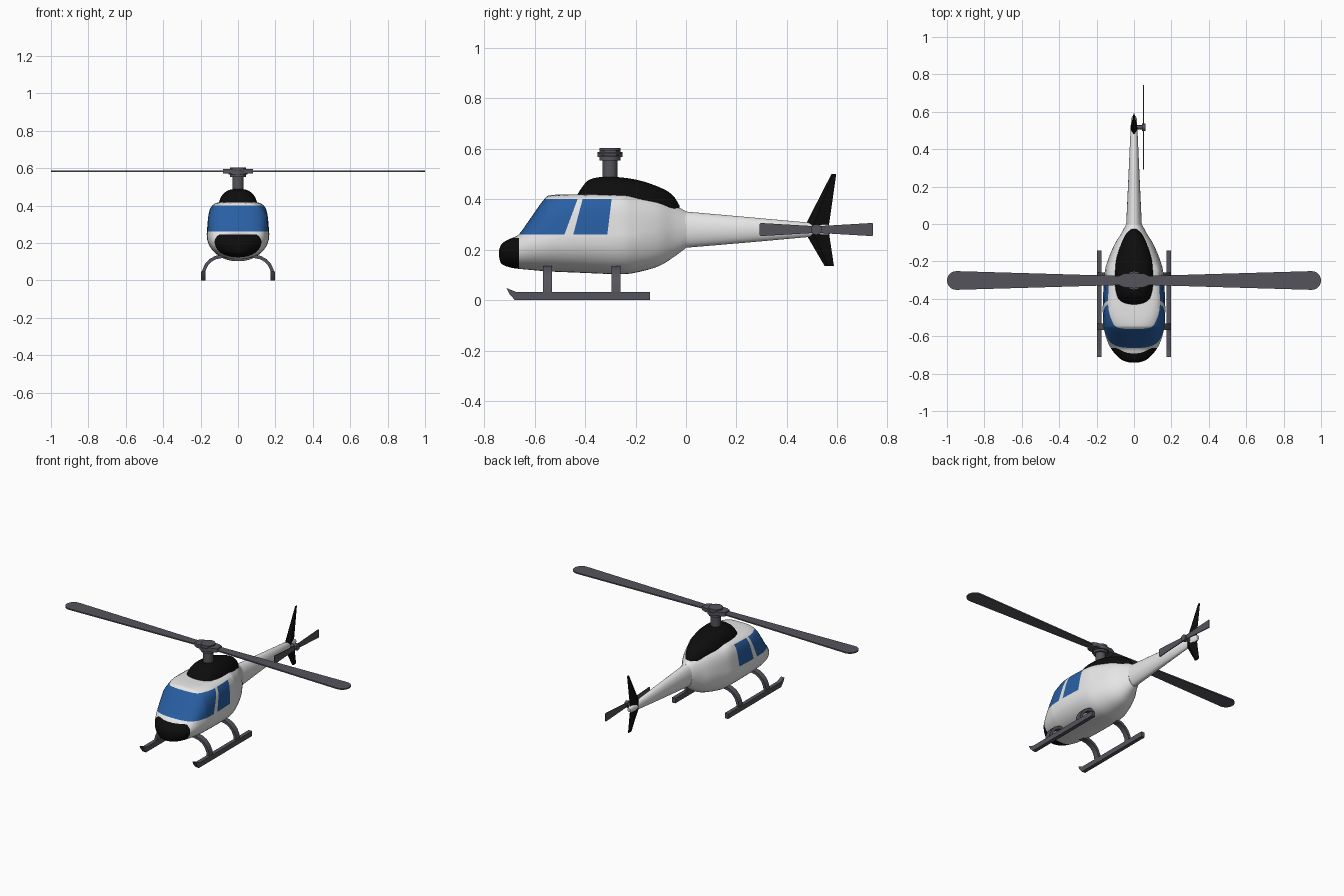
import bpy, bmesh, math
from mathutils import Vector

if "Cube" in bpy.data.objects:
    bpy.data.objects.remove(bpy.data.objects["Cube"])


def material(name, rgb):
    m = bpy.data.materials.new(name)
    m.diffuse_color = (*rgb, 1)
    m.use_nodes = True
    m.node_tree.nodes["Principled BSDF"].inputs["Base Color"].default_value = m.diffuse_color
    return m


WHITE = material("white_paint", (0.8, 0.8, 0.8))
BLACK = material("black_paint", (0.004, 0.004, 0.004))
BLUE = material("blue_glass", (0.022, 0.115, 0.37))
GREY = material("dark_grey_metal", (0.09, 0.088, 0.105))


def finish(name, bm, mats, angle=35):
    bmesh.ops.recalc_face_normals(bm, faces=bm.faces)
    me = bpy.data.meshes.new(name)
    bm.to_mesh(me)
    bm.free()
    for m in mats:
        me.materials.append(m)
    ob = bpy.data.objects.new(name, me)
    bpy.context.collection.objects.link(ob)
    bpy.ops.object.select_all(action='DESELECT')
    ob.select_set(True)
    bpy.context.view_layer.objects.active = ob
    bpy.ops.object.shade_smooth_by_angle(angle=math.radians(angle))
    return ob


def loft(rings):
    """Skin a list of closed rings and cap both ends."""
    bm = bmesh.new()
    vr = [[bm.verts.new(p) for p in r] for r in rings]
    n = len(vr[0])
    for a, b in zip(vr, vr[1:]):
        for i in range(n):
            j = (i + 1) % n
            bm.faces.new((a[i], a[j], b[j], b[i]))
    bm.faces.new(vr[0])
    bm.faces.new(vr[-1])
    return bm


def section(st, taper, n_low=2.2, segs=56):
    """Superellipse cross-section: y, half width, bottom, widest z, top, top exponent."""
    y, w, zb, zm, zt, n_up = st
    ring = []
    for i in range(segs):
        t = 2 * math.pi * i / segs
        c, s = math.cos(t), math.sin(t)
        n = n_up if s >= 0 else n_low
        r = (abs(c) ** n + abs(s) ** n) ** (-1 / n)
        k = 1 - taper * max(0, r * s)
        ring.append((w * r * c * k, y, zm + r * s * ((zt - zm) if s >= 0 else (zm - zb))))
    return ring


def smooth_stations(st, steps=4):
    """Catmull-Rom interpolation through the stations."""
    out = []
    for i in range(len(st) - 1):
        p0, p1, p2, p3 = st[max(i - 1, 0)], st[i], st[i + 1], st[min(i + 2, len(st) - 1)]
        for k in range(steps):
            t = k / steps
            out.append([0.5 * (2 * b + (c - a) * t + (2 * a - 5 * b + 4 * c - d) * t * t
                               + (3 * b - a - 3 * c + d) * t ** 3)
                        for a, b, c, d in zip(p0, p1, p2, p3)])
    return out + [list(st[-1])]


def prism(name, pts, place, lo, hi, mat):
    """Extrude a 2D outline between lo and hi; place maps (a, b, h) to xyz."""
    bm = loft([[place(a, b, h) for a, b in pts] for h in (lo, hi)])
    return finish(name, bm, [mat])


def cylinder(name, center, r, depth, axis, mat, segs=32):
    pts = [(r * math.cos(2 * math.pi * i / segs), r * math.sin(2 * math.pi * i / segs)) for i in range(segs)]
    cx, cy, cz = center
    place = {'Z': lambda a, b, h: (cx + a, cy + b, cz + h),
             'X': lambda a, b, h: (cx + h, cy + a, cz + b)}[axis]
    return prism(name, pts, place, -depth / 2, depth / 2, mat)


# Cabin body with painted nose and windows
body = loft([section(s, 0.08) for s in smooth_stations([
    (-0.741, 0.018, 0.170, 0.185, 0.200, 2.2),
    (-0.735, 0.045, 0.148, 0.190, 0.217, 2.3),
    (-0.720, 0.075, 0.137, 0.195, 0.232, 2.5),
    (-0.690, 0.105, 0.128, 0.200, 0.247, 2.5),
    (-0.662, 0.125, 0.124, 0.210, 0.262, 2.6),
    (-0.620, 0.145, 0.120, 0.225, 0.320, 2.8),
    (-0.562, 0.161, 0.115, 0.240, 0.401, 3.2),
    (-0.530, 0.165, 0.113, 0.245, 0.417, 3.8),
    (-0.430, 0.167, 0.109, 0.250, 0.420, 6.0),
    (-0.270, 0.158, 0.103, 0.250, 0.420, 6.0),
    (-0.200, 0.142, 0.109, 0.260, 0.418, 4.0),
    (-0.110, 0.105, 0.134, 0.270, 0.405, 3.0),
    (-0.050, 0.068, 0.170, 0.278, 0.380, 2.4),
    (0.000, 0.042, 0.207, 0.280, 0.352, 2.0)])])

Z0, Z1, NOSE_Y, NOSE_Z = 0.261, 0.401, -0.662, 0.246
EDGES = [(-0.430, -0.482), (-0.410, -0.447), (-0.295, -0.312)]  # window edges: y at top, y at bottom


def cut(co, no):
    bmesh.ops.bisect_plane(body, geom=body.verts[:] + body.edges[:] + body.faces[:],
                           plane_co=co, plane_no=no, dist=1e-5)


for z in (Z0, Z1, NOSE_Z):
    cut((0, 0, z), (0, 0, 1))
cut((0, NOSE_Y, 0), (0, 1, 0))
for top, bot in EDGES:
    cut((0, bot, Z0), Vector((0, Z1 - Z0, bot - top)).normalized())

for f in body.faces:
    c = f.calc_center_median()
    past = [c.y > b + (t - b) * (c.z - Z0) / (Z1 - Z0) for t, b in EDGES]
    if c.y < NOSE_Y and c.z < NOSE_Z:
        f.material_index = 1
    elif Z0 < c.z < Z1 and (not past[0] or (past[1] and not past[2])):
        f.material_index = 2
finish("cabin_body", body, [WHITE, BLACK, BLUE])

# Tail boom
finish("tail_boom", loft([section(s, 0, 2.0, 32) for s in [
    (-0.01, 0.042, 0.207, 0.28, 0.352, 2), (0.25, 0.030, 0.229, 0.28, 0.329, 2),
    (0.56, 0.016, 0.257, 0.28, 0.301, 2), (0.578, 0.009, 0.268, 0.28, 0.292, 2)]]), [WHITE])

# Engine cowling
finish("engine_cowling", loft([section(s, 0.2) for s in smooth_stations([
    (-0.430, 0.050, 0.30, 0.400, 0.420, 2.4),
    (-0.412, 0.078, 0.30, 0.405, 0.448, 2.5),
    (-0.385, 0.093, 0.30, 0.408, 0.477, 2.7),
    (-0.330, 0.103, 0.30, 0.410, 0.489, 2.8),
    (-0.250, 0.102, 0.30, 0.410, 0.486, 2.8),
    (-0.170, 0.090, 0.30, 0.402, 0.471, 2.6),
    (-0.090, 0.062, 0.30, 0.385, 0.441, 2.4),
    (-0.050, 0.040, 0.30, 0.370, 0.413, 2.2),
    (-0.026, 0.016, 0.30, 0.350, 0.375, 2.0)])]), [BLACK])

# Tail fin with diamond section
finish("tail_fin", loft([[(0, y0, z), (t, y0 + 0.35 * (y1 - y0), z), (0, y1, z), (-t, y0 + 0.35 * (y1 - y0), z)]
                         for z, y0, y1, t in [(0.135, 0.550, 0.587, 0.005), (0.262, 0.476, 0.568, 0.019),
                                              (0.303, 0.476, 0.568, 0.019), (0.500, 0.577, 0.596, 0.004)]]),
       [BLACK], 15)

# Main rotor: mast, hub and two blades
RY = -0.302
cylinder("rotor_mast", (0, RY, 0.515), 0.030, 0.10, 'Z', GREY)
cylinder("rotor_hub", (0, RY, 0.579), 0.042, 0.050, 'Z', GREY)
cylinder("rotor_hub_ring", (0, RY, 0.577), 0.050, 0.020, 'Z', GREY)
tip = [(0.95 + 0.05 * math.cos(a), 0.05 * math.sin(a)) for a in
       [math.radians(-90 + 15 * i) for i in range(13)]]
for s, side in ((1, "right"), (-1, "left")):
    place = lambda a, b, h: (s * a, RY + b, h)
    prism("rotor_grip_" + side, [(0.02, -0.038), (0.055, -0.036), (0.08, -0.024), (0.08, 0.024),
                                 (0.055, 0.036), (0.02, 0.038)], place, 0.572, 0.596, GREY)
    prism("rotor_blade_" + side, [(0.06, 0.024), (0.06, -0.024)] + tip, place, 0.580, 0.588, GREY)

# Tail rotor: shaft, hub and two blades
TY, TZ = 0.517, 0.28
cylinder("tail_rotor_shaft", (0.026, TY, TZ), 0.011, 0.056, 'X', GREY, 20)
cylinder("tail_rotor_hub", (0.052, TY, TZ), 0.021, 0.020, 'X', GREY, 24)
for s, side in ((1, "rear"), (-1, "front")):
    prism("tail_rotor_blade_" + side, [(0.0, -0.013), (0.221, -0.026), (0.225, -0.022), (0.225, 0.022),
                                       (0.221, 0.026), (0.0, 0.013)],
          lambda a, b, h: (h, TY + s * a, TZ + b), 0.049, 0.054, GREY)

# Landing skids and curved struts
ARC = [(0.187, 0.02), (0.182, 0.055), (0.168, 0.085), (0.147, 0.108), (0.118, 0.123), (0.085, 0.129), (0.05, 0.13)]
for s, side in ((1, "right"), (-1, "left")):
    rings = [[(s * 0.187 + dx * 0.012, y + sk * dz, z + h * dz) for dx, dz in ((-1, -1), (1, -1), (1, 1), (-1, 1))]
             for y, z, h, sk in [(-0.706, 0.036, 0.012, -0.006), (-0.676, 0.016, 0.016, 0.003),
                                 (-0.142, 0.016, 0.016, 0)]]
    finish("skid_" + side, loft(rings), [GREY], 20)
    for y, end in ((-0.55, "front"), (-0.277, "rear")):
        rings = []
        for i, (x, z) in enumerate(ARC):
            a, b = ARC[max(i - 1, 0)], ARC[min(i + 1, len(ARC) - 1)]
            d = Vector((b[0] - a[0], b[1] - a[1])).normalized() * 0.009
            rings.append([(s * (x - d.y * k), y + 0.018 * m, z + d.x * k)
                          for k, m in ((-1, -1), (1, -1), (1, 1), (-1, 1))])
        finish(f"skid_strut_{end}_{side}", loft(rings), [GREY])
